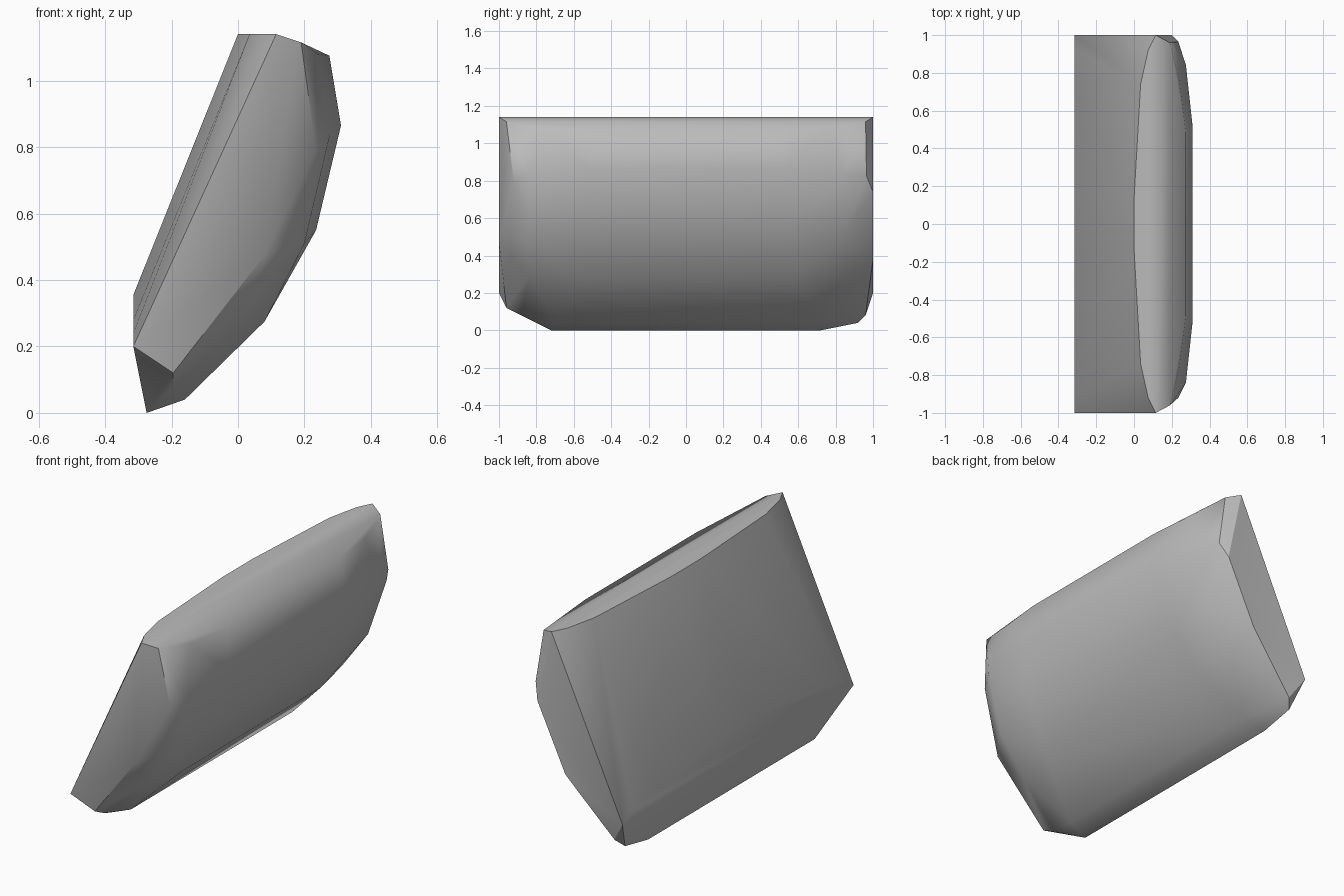
import bpy
import bmesh
import math


def remove_default_cube():
    cube = bpy.data.objects.get("Cube")
    if cube is not None:
        bpy.data.objects.remove(cube, do_unlink=True)


def make_material(name, colour):
    material = bpy.data.materials.new(name)
    material.use_nodes = True
    material.diffuse_color = colour
    shader = next(node for node in material.node_tree.nodes if node.type == "BSDF_PRINCIPLED")
    shader.inputs["Base Color"].default_value = colour
    return material


def mirrored(points):
    """Repeat every point on the opposite end of the block."""
    return [(x, side * y, z) for x, y, z in points for side in (-1, 1)]


def build_hull(name, points, material):
    """Wrap a convex faceted solid around its corner points."""
    solid = bmesh.new()
    for point in points:
        solid.verts.new(point)
    hull = bmesh.ops.convex_hull(solid, input=solid.verts[:])
    unused = set(hull["geom_interior"]) | set(hull["geom_unused"])
    loose = [item for item in unused if isinstance(item, bmesh.types.BMVert)]
    bmesh.ops.delete(solid, geom=loose, context="VERTS")
    bmesh.ops.recalc_face_normals(solid, faces=solid.faces[:])
    mesh = bpy.data.meshes.new(name)
    solid.to_mesh(mesh)
    solid.free()
    mesh.materials.append(material)
    block = bpy.data.objects.new(name, mesh)
    bpy.context.collection.objects.link(block)
    bpy.ops.object.select_all(action="DESELECT")
    block.select_set(True)
    bpy.context.view_layer.objects.active = block
    bpy.ops.object.shade_smooth_by_angle(angle=math.radians(30))
    return block


remove_default_cube()
stone_grey = make_material("stone grey", (0.5, 0.5, 0.5, 1))

# Sloping back: upper and lower edges, gently bowed along the length
TOP, BACK = 1.14, -0.315
upper_back = [(0, 0.13, TOP), (0.035, 0.74, TOP), (0.075, 0.92, TOP), (0.115, 1, TOP)]
lower_back = [(BACK, 0.13, 0.355), (BACK, 0.74, 0.28), (BACK, 0.92, 0.24), (BACK, 1, 0.2)]

# Rounded lip along the front of the top
top_lip = [(0.19, 0.96, 1.115), (0.24, 0.76, 1.08), (0.275, 0.48, 1.075)]

# Bulging belly, from its widest line down to the foot
belly = [
    (0.31, 0.52, 0.865), (0.275, 0.84, 0.83),
    (0.235, 0.55, 0.55), (0.2, 0.84, 0.51),
    (0.08, 0.6, 0.275), (0.04, 0.84, 0.29),
    (-0.16, 0.7, 0.04), (-0.275, 0.72, 0),
]

# The two chipped ends differ slightly
front_end = [(0.235, -0.92, 0.79), (0.08, -1, 0.475), (-0.195, -0.96, 0.12), (-0.195, -0.88, 0.08)]
rear_end = [
    (0.235, 0.965, 0.825), (0.2, 1, 0.74), (0.03, 1, 0.38),
    (-0.24, 0.96, 0.08), (-0.275, 0.92, 0.04),
]

corners = mirrored(upper_back + lower_back + top_lip + belly) + front_end + rear_end
build_hull("leaning_stone_block", corners, stone_grey)
